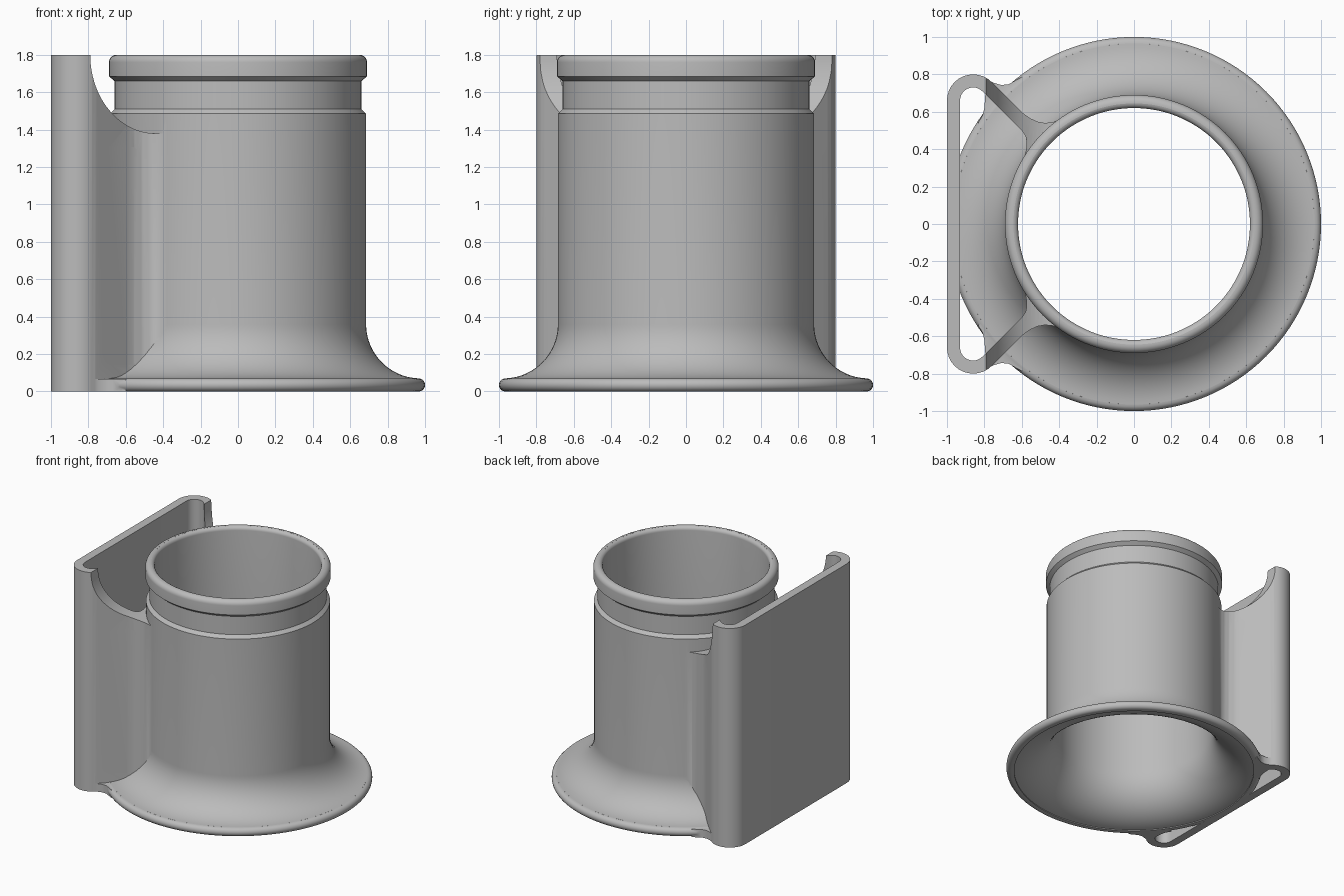
import bpy, bmesh, math
from mathutils import Matrix, Vector

cube = bpy.data.objects.get("Cube")
if cube:
    bpy.data.objects.remove(cube, do_unlink=True)

grey = bpy.data.materials.new("plain grey")
grey.use_nodes = True
colour = (0.5, 0.5, 0.5, 1)
grey.diffuse_color = colour
grey.node_tree.nodes["Principled BSDF"].inputs["Base Color"].default_value = colour


def arc(cx, cy, r, start, end, n=12):
    """Points on a circle, angles in degrees."""
    steps = [math.radians(start + (end - start) * i / n) for i in range(n + 1)]
    return [(cx + r * math.cos(a), cy + r * math.sin(a)) for a in steps]


def finish(name, bm):
    bmesh.ops.recalc_face_normals(bm, faces=bm.faces)
    mesh = bpy.data.meshes.new(name)
    bm.to_mesh(mesh)
    bm.free()
    mesh.materials.append(grey)
    obj = bpy.data.objects.new(name, mesh)
    bpy.context.collection.objects.link(obj)
    return obj


def lathe(name, profile, steps=128):
    """Solid of revolution; the profile starts and ends on the axis."""
    bm = bmesh.new()
    verts = [bm.verts.new((r, 0, z)) for r, z in profile]
    edges = [bm.edges.new(pair) for pair in zip(verts, verts[1:])]
    bmesh.ops.spin(bm, geom=verts + edges, cent=(0, 0, 0), axis=(0, 0, 1),
                   angle=math.tau, steps=steps)
    bmesh.ops.remove_doubles(bm, verts=bm.verts, dist=0.0001)
    return finish(name, bm)


def prism(name, outline, low, high, matrix=Matrix()):
    """Outline in the local xy plane, extruded along local z."""
    bm = bmesh.new()
    face = bm.faces.new([bm.verts.new((x, y, low)) for x, y in outline])
    top = bmesh.ops.extrude_face_region(bm, geom=[face])["geom"]
    moved = [v for v in top if isinstance(v, bmesh.types.BMVert)]
    bmesh.ops.translate(bm, verts=moved, vec=(0, 0, high - low))
    bm.transform(matrix)
    return finish(name, bm)


def boolean(target, tool, operation):
    """Apply a boolean at once and discard the tool."""
    mod = target.modifiers.new("cut", "BOOLEAN")
    mod.object, mod.operation, mod.solver = tool, operation, "EXACT"
    bpy.context.view_layer.update()
    graph = bpy.context.evaluated_depsgraph_get()
    mesh = bpy.data.meshes.new_from_object(target.evaluated_get(graph))
    target.modifiers.clear()
    target.data = mesh
    bpy.data.objects.remove(tool, do_unlink=True)


# Flared tube with a grooved neck and rounded lip
flare = (0.975, 0.36)
body = lathe("flared_tube", [(0, 0), (0.95, 0)]
             + arc(0.965, 0.035, 0.035, -90, 90, 10)
             + arc(*flare, 0.29, 268, 180, 20)
             + [(0.685, 1.485), (0.66, 1.51), (0.66, 1.66), (0.69, 1.685)]
             + arc(0.65, 1.76, 0.04, 0, 90, 8) + [(0, 1.8)])

# Back plate with hooked edges and diagonal webs to the tube
half = (arc(-0.86, 0.66, 0.14, 180, 45)
        + [(-0.59, 0.59), (-0.555, 0.565), (-0.515, 0.547), (-0.475, 0.54),
           (-0.435, 0.544), (-0.39, 0.56), (-0.38, 0.53), (-0.55, 0.36),
           (-0.582, 0.37), (-0.575, 0.41), (-0.574, 0.44), (-0.58, 0.47),
           (-0.60, 0.50)]
        + arc(-0.86, 0.66, 0.07, 45, 180))
outer = len(half)
# The half runs outside edge first, so the mirrored half is walked backwards
outline = half + [(x, -y) for x, y in reversed(half)]
plate = prism("plate_and_webs", outline, 0, 1.8)

# Curved scoop through the tops of both webs
side_on = Matrix.Rotation(math.pi / 2, 4, "X")
scoop = [(-0.44 + 0.35 * x, 1.8 + 0.42 * z) for x, z in arc(0, 0, 1, 180, 270, 24)]
boolean(plate, prism("scoop_cutter", [(-0.79, 2)] + scoop + [(-0.2, 1.38), (-0.2, 2)],
                     -1, 1, side_on), "DIFFERENCE")

# Tall rounded slot in each web, square to its surface
slot = (arc(-0.055, 0.22, 0.08, 180, 270, 8) + arc(0.055, 0.22, 0.08, 270, 360, 8)
        + arc(0.075, 1.25, 0.06, 0, 90, 8) + arc(-0.075, 1.25, 0.06, 90, 180, 8))
along, up, out = Vector((1, -1, 0)) * 0.7071, Vector((0, 0, 1)), Vector((1, 1, 0)) * 0.7071
out.x, out.y = 0.7071, 0.7071
frame = Matrix((along, up, out)).transposed().to_4x4()
frame.translation = (-0.625, 0.635, 0)
for side in (1, -1):
    mirror = Matrix.Diagonal((1, side, 1, 1))
    boolean(plate, prism("slot_cutter", slot, -0.16, 0.1, mirror @ frame), "DIFFERENCE")

boolean(body, plate, "UNION")

# Small fillets where each web meets the flange
foot = [(-0.79, 0.775), (-0.75, 0.755), (-0.71, 0.743), (-0.67, 0.747), (-0.63, 0.77),
        (-0.60, 0.785), (-0.58, 0.62), (-0.72, 0.52), (-0.835, 0.54), (-0.81, 0.58),
        (-0.80, 0.62), (-0.795, 0.69)]
for side in (1, -1):
    boolean(body, prism("foot", foot, 0, 0.066, Matrix.Diagonal((1, side, 1, 1))), "UNION")

# Bore, flaring at the bottom and eased at the top
bore = lathe("bore_cutter", [(0, -0.1), (0.938, -0.1)]
             + arc(*flare, 0.355, 264, 180, 20)
             + arc(0.65, 1.77, 0.03, 180, 100, 6) + [(0.645, 1.9), (0, 1.9)])
boolean(body, bore, "DIFFERENCE")

body.name = "flared_tube_with_plate"
bpy.ops.object.select_all(action="DESELECT")
body.select_set(True)
bpy.context.view_layer.objects.active = body
bpy.ops.object.shade_smooth_by_angle(angle=math.radians(30))
